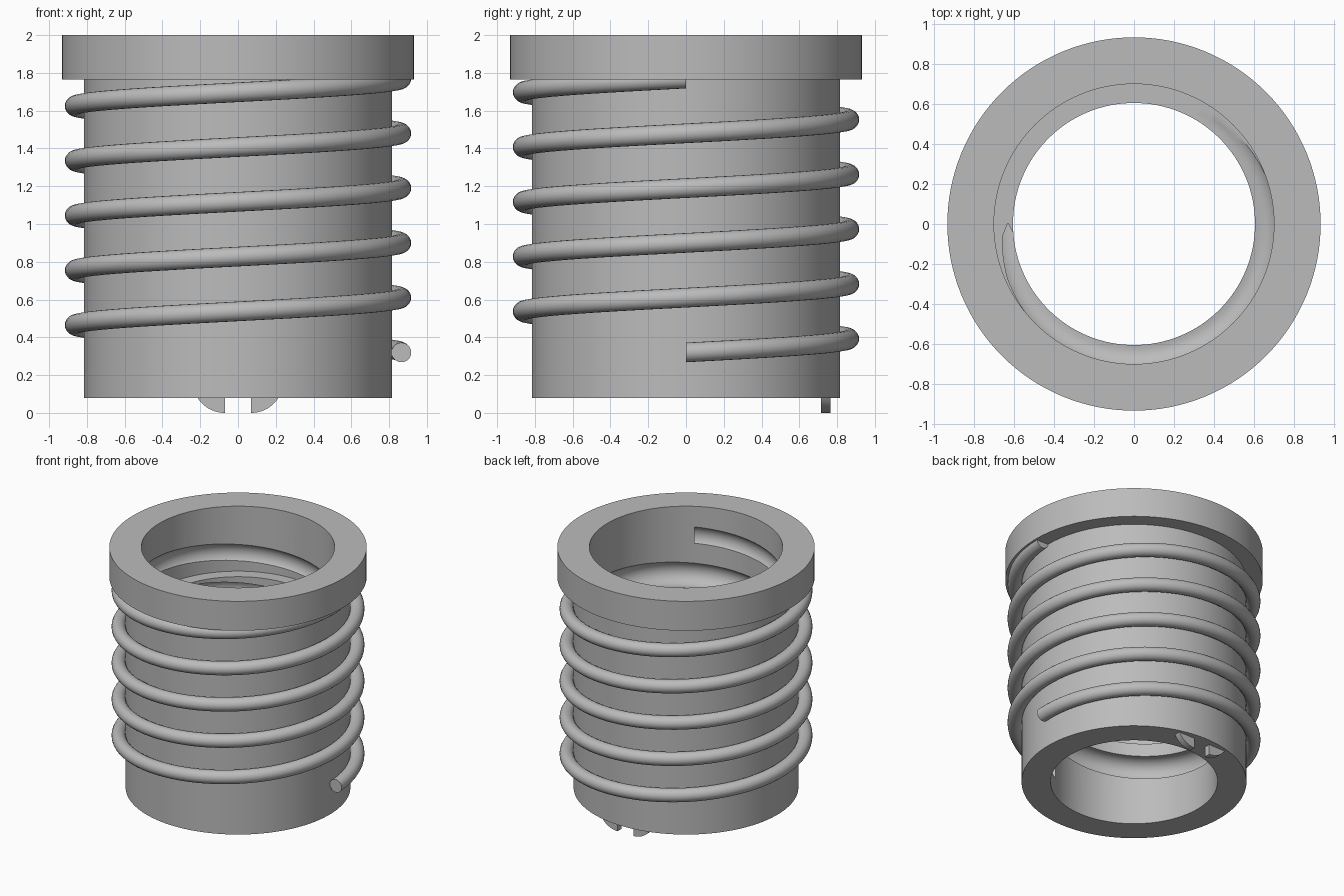
import bpy, bmesh, math
from mathutils import Vector

cube = bpy.data.objects.get("Cube")
if cube:
    bpy.data.objects.remove(cube, do_unlink=True)

TURNS, PITCH, COIL_START = 5, 0.29, 0.32

grey = bpy.data.materials.new("mid_grey")
grey.use_nodes = True
colour = (0.5, 0.5, 0.5, 1)
grey.diffuse_color = colour
grey.node_tree.nodes["Principled BSDF"].inputs["Base Color"].default_value = colour


def make_object(name, bm):
    bmesh.ops.recalc_face_normals(bm, faces=bm.faces)
    mesh = bpy.data.meshes.new(name)
    bm.to_mesh(mesh)
    bm.free()
    mesh.materials.append(grey)
    obj = bpy.data.objects.new(name, mesh)
    bpy.context.collection.objects.link(obj)
    return obj


def smooth(obj):
    bpy.ops.object.select_all(action='DESELECT')
    obj.select_set(True)
    bpy.context.view_layer.objects.active = obj
    bpy.ops.object.shade_smooth_by_angle(angle=math.radians(30))


def lathe(name, profile, steps=128):
    """Revolve a closed (radius, height) profile around z."""
    bm = bmesh.new()
    rings = []
    for i in range(steps):
        a = math.tau * i / steps
        rings.append([bm.verts.new((r * math.cos(a), r * math.sin(a), z)) for r, z in profile])
    n = len(profile)
    for i in range(steps):
        here, there = rings[i], rings[(i + 1) % steps]
        for j in range(n):
            k = (j + 1) % n
            bm.faces.new((here[j], there[j], there[k], here[k]))
    return make_object(name, bm)


def helix(name, radius, wire, start_angle, steps=72, sides=20):
    """Sweep a round section along a rising helix, with flat ends."""
    bm = bmesh.new()
    rings = []
    for i in range(TURNS * steps + 1):
        t = i / steps
        a = start_angle + math.tau * t
        out = Vector((math.cos(a), math.sin(a), 0))
        centre = out * radius + Vector((0, 0, COIL_START + PITCH * t))
        ring = []
        for j in range(sides):
            b = math.tau * j / sides
            offset = out * math.cos(b) + Vector((0, 0, math.sin(b)))
            ring.append(bm.verts.new(centre + offset * wire))
        rings.append(ring)
    for here, there in zip(rings, rings[1:]):
        for j in range(sides):
            k = (j + 1) % sides
            bm.faces.new((here[j], here[k], there[k], there[j]))
    bm.faces.new(rings[0])
    bm.faces.new(rings[-1])
    return make_object(name, bm)


# Sleeve with top flange and a stepped bore
sleeve = lathe("flanged_sleeve", [
    (0.605, 0.08), (0.815, 0.08), (0.815, 1.765), (0.933, 1.765),
    (0.933, 2.0), (0.70, 2.0), (0.70, 1.48), (0.605, 1.48)])

# Helical groove cut into the bore
cutter = helix("groove_cutter", 0.63, 0.097, math.radians(-60))
cutter.hide_render = True
cut = sleeve.modifiers.new("groove", 'BOOLEAN')
cut.operation = 'DIFFERENCE'
cut.solver = 'EXACT'
cut.object = cutter
bpy.context.view_layer.update()
grooved = bpy.data.meshes.new_from_object(
    sleeve.evaluated_get(bpy.context.evaluated_depsgraph_get()))
sleeve.modifiers.clear()
sleeve.data = grooved
bpy.data.objects.remove(cutter, do_unlink=True)
smooth(sleeve)

# Raised coil around the outside
smooth(helix("outer_coil", 0.865, 0.052, 0))

# Pair of rounded lugs under the back edge
for side, name in ((1, "left_lug"), (-1, "right_lug")):
    bm = bmesh.new()
    size = 0.17
    outline = [(0.07, 0.085)]
    for i in range(13):
        a = math.radians(60) * i / 12
        outline.append((0.07 + size * math.sin(a), size * (1 - math.cos(a))))
    face = bm.faces.new([bm.verts.new((side * x, 0.715, z)) for x, z in outline])
    extruded = bmesh.ops.extrude_face_region(bm, geom=[face])["geom"]
    moved = [v for v in extruded if isinstance(v, bmesh.types.BMVert)]
    bmesh.ops.translate(bm, verts=moved, vec=(0, 0.05, 0))
    smooth(make_object(name, bm))
